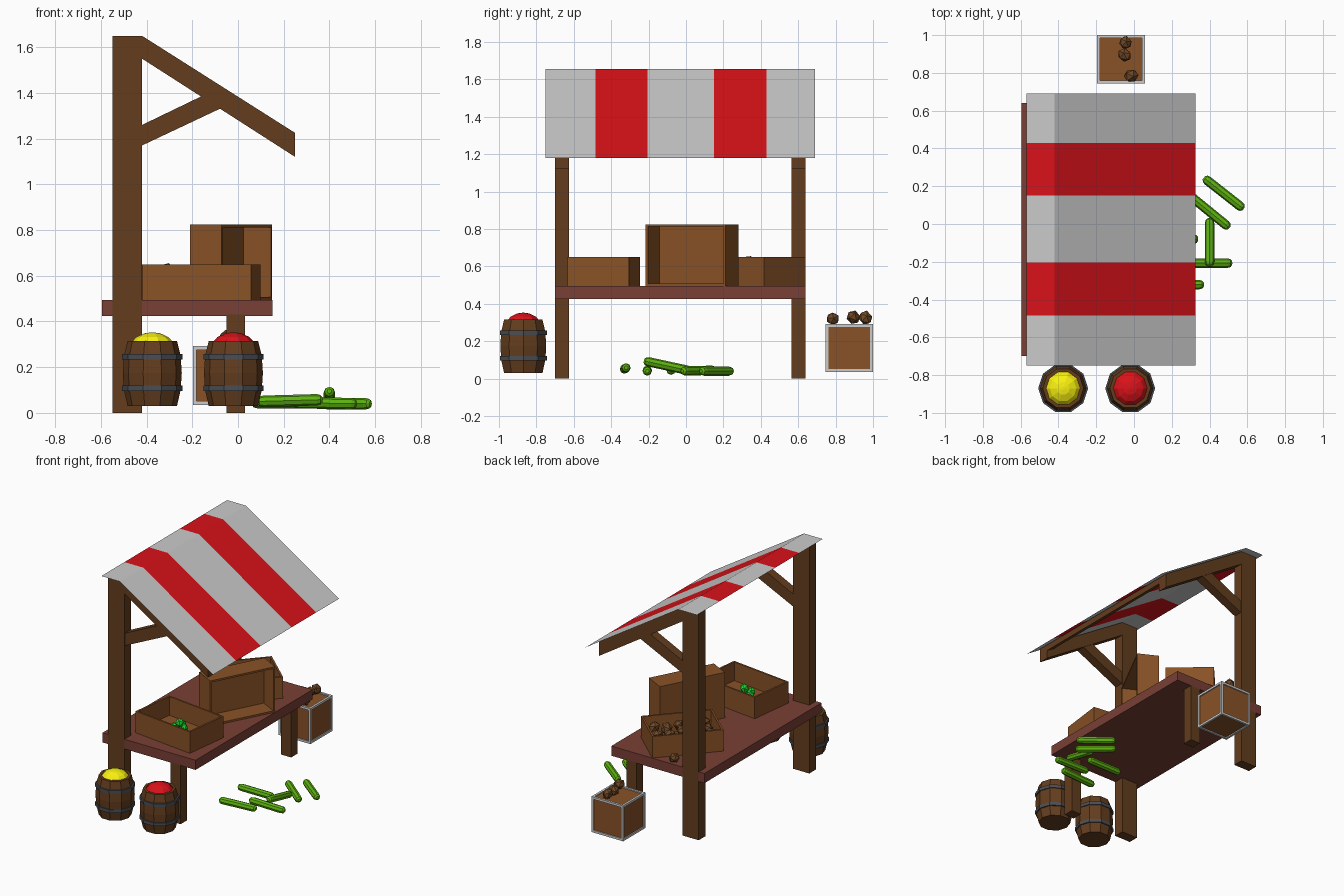
import bpy, bmesh, math, random
from mathutils import Vector, Matrix

if "Cube" in bpy.data.objects:
    bpy.data.objects.remove(bpy.data.objects["Cube"])

random.seed(4)


def mat(name, rgb):
    m = bpy.data.materials.new(name)
    m.diffuse_color = (*rgb, 1)
    m.use_nodes = True
    m.node_tree.nodes["Principled BSDF"].inputs["Base Color"].default_value = m.diffuse_color
    return m


WOOD = mat("dark_wood", (0.125, 0.047, 0.013))
CRATE = mat("crate_wood", (0.25, 0.085, 0.02))
TABLE = mat("table_wood", (0.19, 0.05, 0.035))
RED = mat("red", (0.7, 0.006, 0.01))
YELLOW = mat("yellow", (0.95, 0.88, 0.005))
GREEN = mat("cucumber_green", (0.11, 0.45, 0.005))
APPLE = mat("apple_green", (0.01, 0.7, 0.03))
IRON = mat("iron", (0.07, 0.075, 0.085))
POTATO = mat("potato_brown", (0.16, 0.065, 0.02))


def finish(name, bm, material=None, matrix=None, closed=True):
    if closed:
        bmesh.ops.recalc_face_normals(bm, faces=bm.faces)
    me = bpy.data.meshes.new(name)
    bm.to_mesh(me)
    bm.free()
    ob = bpy.data.objects.new(name, me)
    bpy.context.collection.objects.link(ob)
    if material:
        me.materials.append(material)
    if matrix:
        ob.matrix_world = matrix
    return ob


def box(name, lo, hi, material=None):
    lo, hi = Vector(lo), Vector(hi)
    bm = bmesh.new()
    bmesh.ops.create_cube(bm, size=1, matrix=Matrix.Translation((lo + hi) / 2)
                          @ Matrix.Diagonal((*(hi - lo), 1)))
    return finish(name, bm, material)


def plate(name, pts, y0, y1, material):
    """Extrude an x/z outline along y."""
    bm = bmesh.new()
    f = bm.faces.new([bm.verts.new((x, y0, z)) for x, z in pts])
    ext = bmesh.ops.extrude_face_region(bm, geom=[f])
    bmesh.ops.translate(bm, vec=(0, y1 - y0, 0),
                        verts=[v for v in ext["geom"] if isinstance(v, bmesh.types.BMVert)])
    return finish(name, bm, material)


def lathe(name, prof, sides, matrix, material, closed_loop=False):
    """Spin a radius/height profile; profile ends are capped unless it loops."""
    bm = bmesh.new()
    rings = [[bm.verts.new((r * math.cos(2 * math.pi * i / sides),
                            r * math.sin(2 * math.pi * i / sides), z))
              for i in range(sides)] for r, z in prof]
    pairs = list(zip(rings, rings[1:]))
    if closed_loop:
        pairs.append((rings[-1], rings[0]))
    else:
        bm.faces.new(rings[0])
        bm.faces.new(rings[-1])
    for a, b in pairs:
        for i in range(sides):
            j = (i + 1) % sides
            bm.faces.new((a[i], a[j], b[j], b[i]))
    return finish(name, bm, material, matrix)


def lump(name, pos, r, material):
    bm = bmesh.new()
    bmesh.ops.create_icosphere(bm, subdivisions=1, radius=r)
    rot = Matrix.Rotation(random.uniform(0, 6), 4, Vector((random.random(), 1, 0.4)))
    return finish(name, bm, material,
                  Matrix.Translation(pos) @ rot @ Matrix.Diagonal((1.12, 1, 0.95, 1)))


def crate(name, matrix):
    """Open tray 0.48 x 0.33 x 0.155 with hollow interior."""
    bm = bmesh.new()
    bmesh.ops.create_cube(bm, size=1, matrix=Matrix.Diagonal((0.48, 0.33, 0.155, 1)))
    top = max(bm.faces, key=lambda f: f.calc_center_median().z)
    bmesh.ops.inset_region(bm, faces=[top], thickness=0.018)
    ext = bmesh.ops.extrude_discrete_faces(bm, faces=[top])
    bmesh.ops.translate(bm, vec=(0, 0, -0.135), verts=ext["faces"][0].verts)
    return finish(name, bm, CRATE, matrix)


# timber frame, both ends
for tag, y0, y1 in (("front", -0.70, -0.625), ("back", 0.565, 0.64)):
    box(tag + "_tall_post", (-0.55, y0, 0), (-0.42, y1, 1.65), WOOD)
    box(tag + "_short_leg", (-0.05, y0, 0), (0.03, y1, 0.43), WOOD)
    plate(tag + "_rafter", [(-0.42, 1.65), (0.25, 1.225), (0.25, 1.12), (-0.42, 1.55)], y0, y1, WOOD)
    plate(tag + "_brace", [(-0.42, 1.26), (-0.14, 1.395), (-0.07, 1.335), (-0.42, 1.17)],
          y0 + 0.005, y1 - 0.005, WOOD)
plate("eave_beam", [(0.19, 1.262), (0.25, 1.224), (0.25, 1.18), (0.19, 1.215)], -0.625, 0.565, WOOD)
box("table_top", (-0.595, -0.70, 0.425), (0.15, 0.64, 0.495), TABLE)

# striped canopy sheet
edges = [-0.75, -0.485, -0.205, 0.15, 0.43, 0.69]
for i, (a, b) in enumerate(zip(edges, edges[1:])):
    bm = bmesh.new()
    rows = [[bm.verts.new((x, y, z)) for y in (a, b)]
            for x, z in ((-0.57, 1.655), (-0.42, 1.655), (0.325, 1.18))]
    for p, q in zip(rows, rows[1:]):
        bm.faces.new((p[0], q[0], q[1], p[1]))
    finish(f"canopy_stripe_{i}", bm, RED if i % 2 else None, closed=False)

# barrels with hoops and heaped contents
for tag, x, fill in (("yellow", -0.375, YELLOW), ("red", -0.02, RED)):
    M = Matrix.Translation((x, -0.87, 0))
    lathe(tag + "_barrel", [(0.108, 0.03), (0.124, 0.10), (0.129, 0.175), (0.124, 0.25), (0.108, 0.315),
                            (0.09, 0.315), (0.09, 0.29)], 10, M, WOOD)
    for z in (0.108, 0.246):
        lathe(tag + "_barrel_hoop", [(0.11, z - 0.012), (0.132, z - 0.012), (0.132, z + 0.012),
                                     (0.11, z + 0.012)], 10, M, IRON, True)
    lathe(tag + "_barrel_fill", [(0.092, 0.29), (0.092, 0.308), (0.07, 0.332), (0.035, 0.348),
                                 (0.008, 0.352)], 10, M, fill)

# grey-edged crate behind the stall
lo, hi = Vector((-0.197, 0.745, 0.035)), Vector((0.058, 1.0, 0.292))
e = Vector((0.008, 0.008, 0.008))
box("edged_crate_body", lo + e, hi - e, CRATE)
for ax in range(3):
    b, c = [k for k in range(3) if k != ax]
    for sb in (0, 1):
        for sc in (0, 1):
            p, q = lo.copy(), hi.copy()
            for k, s in ((b, sb), (c, sc)):
                if s:
                    p[k] = hi[k] - 0.016
                else:
                    q[k] = lo[k] + 0.016
            box("edged_crate_rail", p, q)
for p in ((-0.045, 0.96, 0.325), (-0.05, 0.895, 0.328), (-0.015, 0.785, 0.32)):
    lump("potato", p, 0.037, POTATO)

# tray of apples
zc = 0.495 + 0.0775
MA = Matrix.Translation((-0.16, -0.44, zc)) @ Matrix.Rotation(-0.124, 4, 'Z')
crate("apple_crate", MA)
for x, y, z in ((-0.05, 0, -0.03), (0.01, 0.03, -0.03), (0.03, -0.035, -0.03), (-0.03, 0.06, -0.03),
                (-0.01, -0.05, -0.03), (0, 0, 0.012)):
    lump("apple", MA @ Vector((x, y, z)), 0.03, APPLE)

# tray standing on its long side, opening outward
n, l = Vector((0.888, -0.46, 0)), Vector((0.46, 0.888, 0))
MB = Matrix((l, (0, 0, 1), n)).transposed().to_4x4()
crate("upright_crate", Matrix.Translation((-0.03, 0.033, 0.66)) @ MB)

# tray of potatoes
MC = Matrix.Translation((-0.215, 0.35, zc)) @ Matrix.Rotation(math.radians(48), 4, 'Z')
crate("potato_crate", MC)
for i in range(5):
    for j in range(3):
        lump("potato", MC @ Vector((-0.17 + 0.085 * i, -0.085 + 0.085 * j,
                                    random.uniform(0.0, 0.025))), 0.04, POTATO)
lump("potato", MC @ Vector((-0.08, 0.06, 0.05)), 0.036, POTATO)
lump("loose_potato", (-0.33, 0.605, 0.525), 0.035, POTATO)

# cucumbers scattered on the ground
for a, b in (((0.37, 0.245, 0.04), (0.58, 0.08, 0.04)), ((0.29, 0.155, 0.045), (0.505, -0.02, 0.04)),
             ((0.40, 0.03, 0.04), (0.40, -0.225, 0.095)), ((0.24, -0.207, 0.045), (0.52, -0.207, 0.04)),
             ((0.085, -0.33, 0.05), (0.37, -0.32, 0.058)), ((0.06, -0.08, 0.045), (0.34, -0.08, 0.045))):
    a, b = Vector(a), Vector(b)
    L = (b - a).length
    lathe("cucumber", [(0.01, 0), (0.021, 0.009), (0.025, 0.025), (0.025, L - 0.025), (0.021, L - 0.009),
                       (0.01, L)], 8,
          Matrix.Translation(a) @ (b - a).to_track_quat('Z', 'Y').to_matrix().to_4x4(), GREEN)
